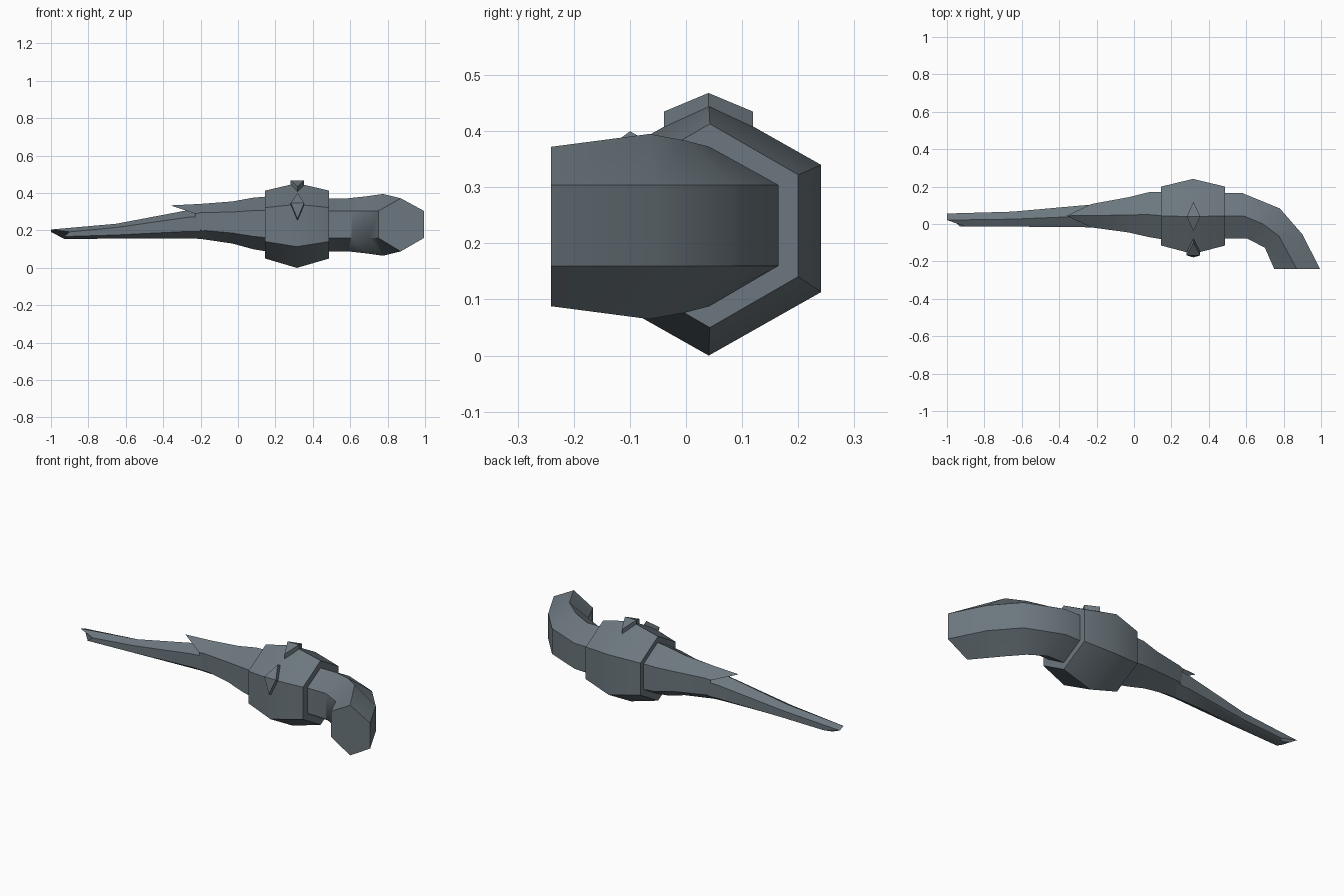
import bpy, bmesh, math
from mathutils import Matrix, Vector

if "Cube" in bpy.data.objects:
    bpy.data.objects.remove(bpy.data.objects["Cube"])

steel = bpy.data.materials.new("blue grey")
steel.diffuse_color = (0.15, 0.185, 0.21, 1)
steel.use_nodes = True
steel.node_tree.nodes["Principled BSDF"].inputs["Base Color"].default_value = steel.diffuse_color
CY, CZ = 0.04, 0.228          # main axis of the body


def finish(name, bm, angle=50):
    bmesh.ops.recalc_face_normals(bm, faces=bm.faces)
    me = bpy.data.meshes.new(name)
    bm.to_mesh(me)
    bm.free()
    me.materials.append(steel)
    ob = bpy.data.objects.new(name, me)
    bpy.context.collection.objects.link(ob)
    bpy.ops.object.select_all(action='DESELECT')
    ob.select_set(True)
    bpy.context.view_layer.objects.active = ob
    bpy.ops.object.shade_smooth_by_angle(angle=math.radians(angle))
    return ob


def loft(name, rings, caps=(True, True)):
    bm = bmesh.new()
    rows = [[bm.verts.new(p) for p in r] for r in rings]
    for a, b in zip(rows, rows[1:]):
        for i in range(len(a)):
            j = (i + 1) % len(a)
            bm.faces.new((a[i], a[j], b[j], b[i]))
    if caps[0]:
        bm.faces.new(rows[0])
    if caps[1]:
        bm.faces.new(rows[-1])
    return finish(name, bm)


def hexagon(x, y0, y1, z0, z1, jag=(0,) * 6):
    """Six-sided ring with a point on top; jag shifts each corner along x."""
    yc, zc, rz = (y0 + y1) / 2, (z0 + z1) / 2, (z1 - z0) / 2
    yz = [(yc, z1), (y1, zc + rz / 2), (y1, zc - rz / 2),
          (yc, z0), (y0, zc - rz / 2), (y0, zc + rz / 2)]
    return [(x + j, y, z) for j, (y, z) in zip(jag, yz)]


def bend_ring(inner, mid, outer, r):
    """Six-sided ring for the bent end, from three plan points."""
    s = 0.072
    return [(*mid, CZ + 0.002 + r), (*outer, CZ + 0.004 + s), (*outer, CZ + 0.004 - s),
            (*mid, CZ + 0.002 - r), (*inner, CZ + 0.004 - s), (*inner, CZ + 0.004 + s)]


# Hexagonal bulging drum
loft("drum", [hexagon(0.145, -0.115, 0.2, 0.05, 0.413),
              hexagon(0.315, -0.16, 0.241, 0.0, 0.453),
              hexagon(0.487, -0.115, 0.2, 0.05, 0.413)])

# Bent end
loft("bent_end", [
    bend_ring((0.45, -0.077), (0.45, 0.042), (0.45, 0.165), 0.142),
    bend_ring((0.60, -0.077), (0.59, 0.042), (0.58, 0.165), 0.142),
    bend_ring((0.61, -0.08), (0.69, 0.0), (0.78, 0.083), 0.153),
    bend_ring((0.70, -0.127), (0.775, -0.065), (0.90, -0.055), 0.165),
    bend_ring((0.75, -0.241), (0.87, -0.241), (0.995, -0.241), 0.142)])

# Tapering sleeve that ends in a spike on top
loft("sleeve", [hexagon(0.2, -0.09, 0.172, 0.08, 0.385),
                hexagon(0.08, -0.07, 0.17, 0.1, 0.375),
                hexagon(-0.03, -0.045, 0.143, 0.13, 0.355),
                hexagon(-0.2, -0.022, 0.112, 0.155, 0.342),
                hexagon(-0.23, -0.018, 0.106, 0.157, 0.334,
                        (-0.13, 0, 0.02, 0, 0.02, 0))], caps=(True, False))

# Long thin rod with a forked tip
loft("rod", [hexagon(0.0, -0.03, 0.115, 0.15, 0.335),
             hexagon(-0.27, -0.017, 0.1, 0.157, 0.308),
             hexagon(-0.65, -0.014, 0.066, 0.156, 0.236),
             hexagon(-0.9, -0.014, 0.056, 0.155, 0.205,
                     (-0.1, -0.1, 0, -0.03, -0.03, 0))])

# Diamond studs on two drum corners
for name, angle in (("top_stud", 0), ("front_stud", 60)):
    bm = bmesh.new()
    plan = [(-0.036, 0, 0.24), (0, -0.079, 0.207), (0.036, 0, 0.24), (0, 0.079, 0.207)]
    turn = Matrix.Translation((0.318, CY, CZ)) @ Matrix.Rotation(math.radians(angle), 4, 'X')
    top = [bm.verts.new(turn @ Vector(p)) for p in plan]
    low = [bm.verts.new(turn @ Vector((x, y, 0.17))) for x, y, z in plan]
    bm.faces.new((top[0], top[1], top[2]))
    bm.faces.new((top[0], top[2], top[3]))
    bm.faces.new(low)
    for i in range(4):
        j = (i + 1) % 4
        bm.faces.new((top[i], top[j], low[j], low[i]))
    finish(name, bm, 20)
